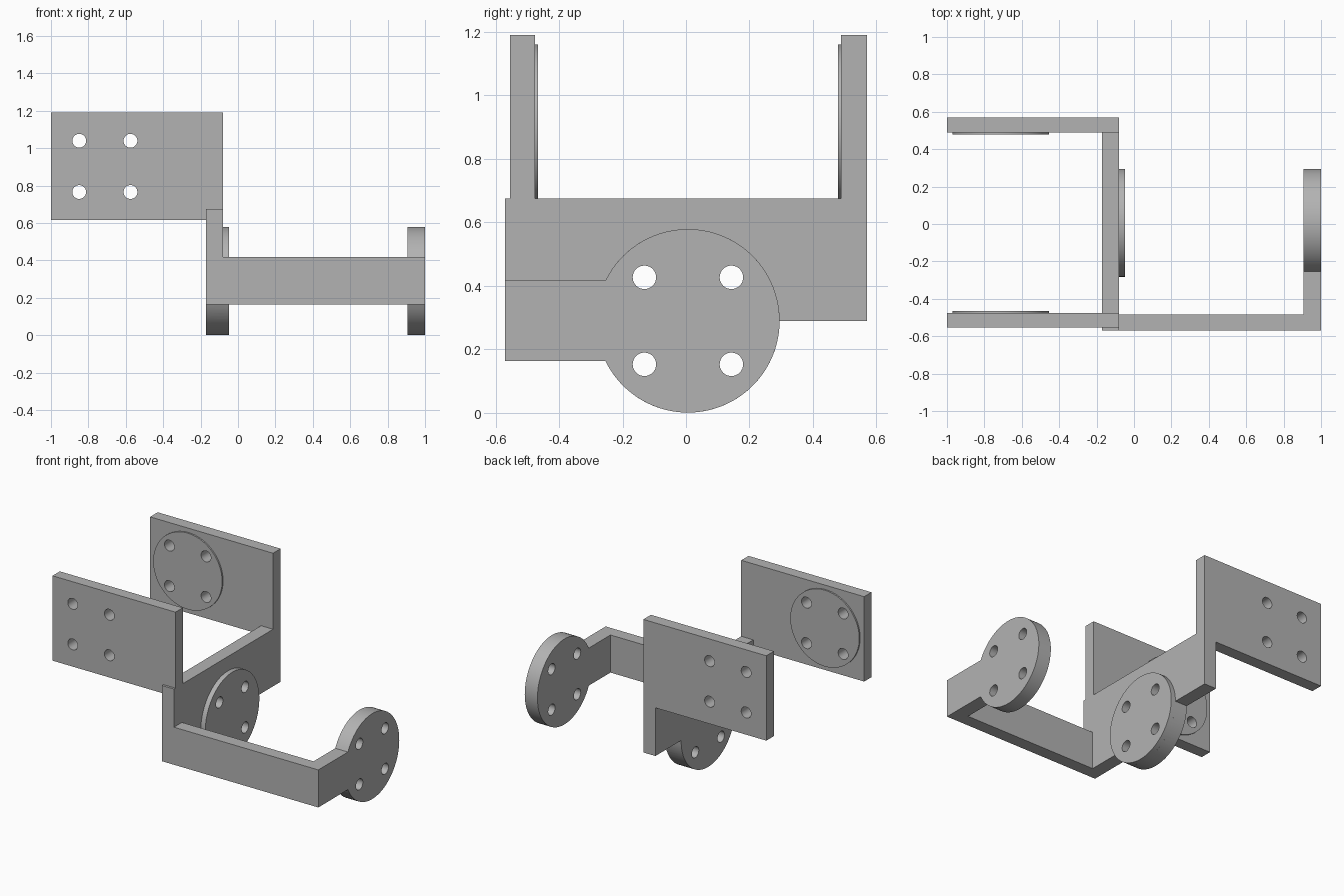
import bpy
import bmesh
import math
from mathutils import Vector

cube = bpy.data.objects.get("Cube")
if cube:
    bpy.data.objects.remove(cube, do_unlink=True)

grey = bpy.data.materials.new("plain_grey")
grey.use_nodes = True
grey.diffuse_color = (0.45, 0.45, 0.45, 1)
grey.node_tree.nodes["Principled BSDF"].inputs["Base Color"].default_value = (0.45, 0.45, 0.45, 1)

DISC_R, HOLE_R, HOLE_STEP = 0.289, 0.037, 0.137
DISC_Y, DISC_Z = 0.006, 0.29
BAR_Y, ARM_LOW, ARM_TOP = -0.57, 0.164, 0.418
IN_X, IN_X2, OUT_X, END_X = -0.17, -0.08, 0.905, 1.0


def extrude(name, outline, axis, start, end):
    """Extrude a 2D outline along x (outline in y, z) or along y (outline in x, z)."""
    bm = bmesh.new()
    place = (lambda a, b: (start, a, b)) if axis == "x" else (lambda a, b: (a, start, b))
    face = bm.faces.new([bm.verts.new(place(a, b)) for a, b in outline])
    moved = bmesh.ops.extrude_face_region(bm, geom=[face])
    offset = Vector((end - start, 0, 0) if axis == "x" else (0, end - start, 0))
    bmesh.ops.translate(bm, vec=offset,
                        verts=[v for v in moved["geom"] if isinstance(v, bmesh.types.BMVert)])
    bmesh.ops.recalc_face_normals(bm, faces=bm.faces)
    mesh = bpy.data.meshes.new(name)
    bm.to_mesh(mesh)
    bm.free()
    mesh.materials.append(grey)
    obj = bpy.data.objects.new(name, mesh)
    bpy.context.collection.objects.link(obj)
    return obj


def arc(a, b, radius, first, last, steps):
    return [(a + radius * math.cos(first + (last - first) * i / steps),
             b + radius * math.sin(first + (last - first) * i / steps))
            for i in range(steps + 1)]


def circle(a, b, radius, steps):
    return arc(a, b, radius, 0, math.tau, steps)[:-1]


def rect(a0, a1, b0, b1):
    return [(a0, b0), (a1, b0), (a1, b1), (a0, b1)]


def combine(obj, other, operation):
    """Apply a boolean and discard the helper."""
    mod = obj.modifiers.new("combine", "BOOLEAN")
    mod.operation, mod.object, mod.solver = operation, other, "EXACT"
    bpy.ops.object.select_all(action="DESELECT")
    bpy.context.view_layer.objects.active = obj
    obj.select_set(True)
    bpy.ops.object.modifier_apply(modifier=mod.name)
    bpy.data.objects.remove(other, do_unlink=True)


def drill(obj, a, b, axis, start, end):
    """Cut the square pattern of four screw holes."""
    for da in (-HOLE_STEP, HOLE_STEP):
        for db in (-HOLE_STEP, HOLE_STEP):
            hole = extrude("hole", circle(a + da, b + db, HOLE_R, 32), axis, start, end)
            combine(obj, hole, "DIFFERENCE")


def finish(obj):
    bpy.ops.object.select_all(action="DESELECT")
    bpy.context.view_layer.objects.active = obj
    obj.select_set(True)
    bpy.ops.object.shade_smooth_by_angle(angle=math.radians(30))


# Angles where the arm edges meet the disc
low_angle = math.pi + math.asin((DISC_Z - ARM_LOW) / DISC_R)
top_angle = math.pi - math.asin((ARM_TOP - DISC_Z) / DISC_R)

# Cross bar with its rounded lower lobe
bar_outline = [(BAR_Y, ARM_LOW)] + arc(DISC_Y, DISC_Z, DISC_R, low_angle, math.tau, 48)
bar_outline += [(-BAR_Y, DISC_Z), (-BAR_Y, 0.676), (BAR_Y, 0.676)]
bracket = extrude("yoke_bracket", bar_outline, "x", IN_X, IN_X2)

# Raised pad on the cross bar
pad = extrude("pad", circle(DISC_Y, DISC_Z, DISC_R, 80), "x", -0.12, -0.047)
combine(bracket, pad, "UNION")

# Long front arm
arm = extrude("arm", rect(BAR_Y, -0.485, ARM_LOW, ARM_TOP), "x", -0.12, 0.95)
combine(bracket, arm, "UNION")

# Outer arm ending in a round flange
flange_outline = [(BAR_Y, ARM_LOW)]
flange_outline += arc(DISC_Y, DISC_Z, DISC_R, low_angle - math.tau, top_angle, 72)
flange_outline += [(BAR_Y, ARM_TOP)]
flange = extrude("flange", flange_outline, "x", OUT_X, END_X)
combine(bracket, flange, "UNION")
drill(bracket, DISC_Y, DISC_Z, "x", -0.4, 1.2)
finish(bracket)

# Front and back mounting plates, each with a thin round pad on its inner face
PLATE_X, PLATE_Z = -0.712, 0.903
for name, outer, inner, pad_face in (("front_plate", -0.554, -0.476, -0.466),
                                     ("back_plate", 0.57, 0.489, 0.479)):
    plate = extrude(name, rect(-1, IN_X2, 0.616, 1.19), "y", outer, inner)
    pad = extrude("pad", circle(PLATE_X, PLATE_Z, 0.258, 72), "y",
                  (outer + inner) / 2, pad_face)
    combine(plate, pad, "UNION")
    drill(plate, PLATE_X, PLATE_Z, "y", outer * 1.3, inner * 0.7)
    finish(plate)
